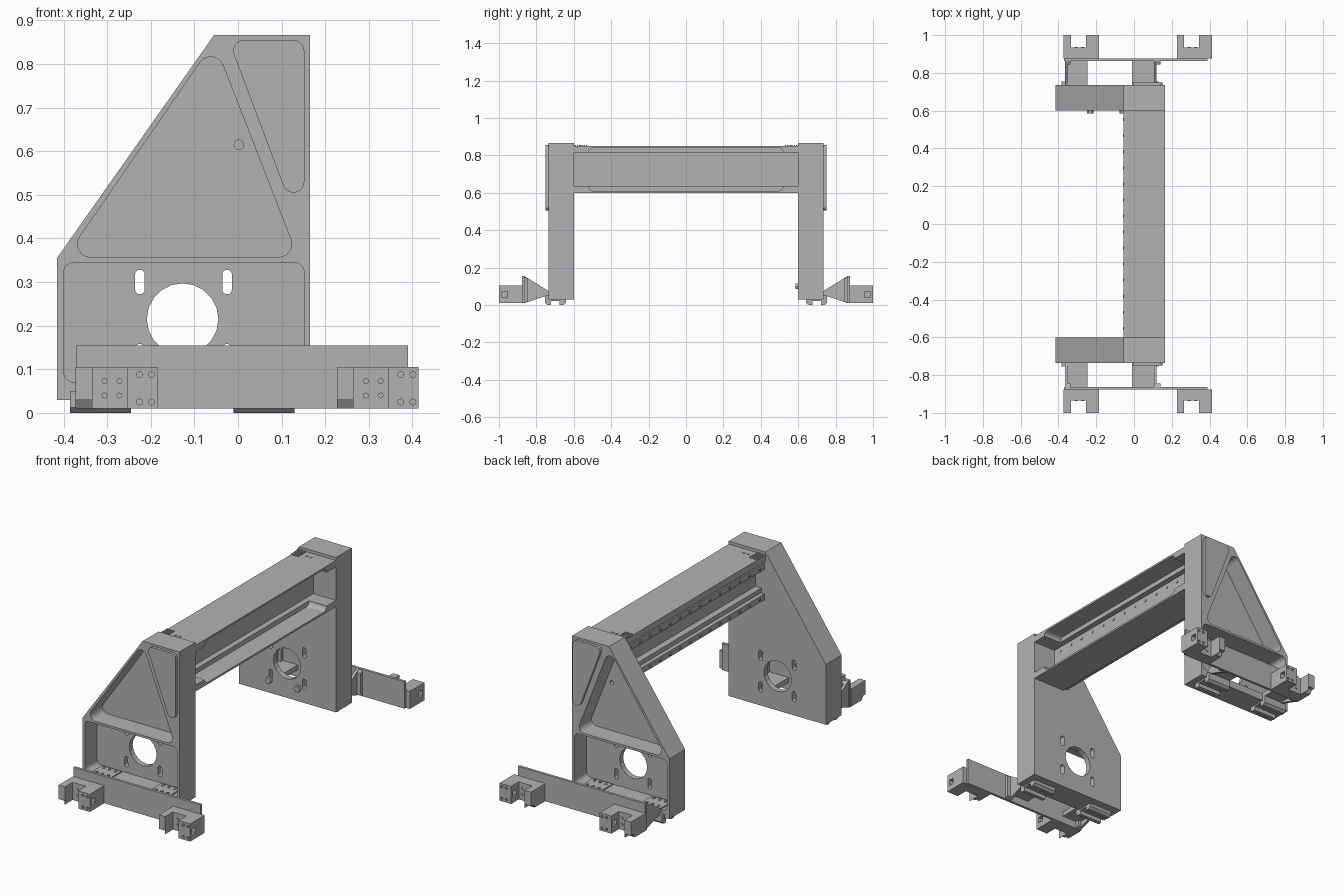
import bpy, bmesh, math
from mathutils import Vector, Matrix

old = bpy.data.objects.get("Cube")
if old:
    bpy.data.objects.remove(old, do_unlink=True)

grey = bpy.data.materials.new("machined_grey")
grey.use_nodes = True
grey.diffuse_color = (0.45, 0.45, 0.45, 1)
grey.node_tree.nodes["Principled BSDF"].inputs["Base Color"].default_value = (0.45, 0.45, 0.45, 1)

# Axis order: profile coordinates (u, v) and extrusion w
PLACE = {"x": lambda u, v, w: (w, u, v),
         "y": lambda u, v, w: (u, w, v),
         "z": lambda u, v, w: (u, v, w)}


def add_prism(bm, pts, lo, hi, axis):
    place = PLACE[axis]
    a = [bm.verts.new(place(u, v, lo)) for u, v in pts]
    b = [bm.verts.new(place(u, v, hi)) for u, v in pts]
    bm.faces.new(a)
    bm.faces.new(b[::-1])
    for i in range(len(pts)):
        j = (i + 1) % len(pts)
        bm.faces.new((a[j], a[i], b[i], b[j]))


def make(name, *prisms):
    bm = bmesh.new()
    for p in prisms:
        add_prism(bm, *p)
    bmesh.ops.recalc_face_normals(bm, faces=bm.faces)
    mesh = bpy.data.meshes.new(name)
    bm.to_mesh(mesh)
    bm.free()
    mesh.materials.append(grey)
    ob = bpy.data.objects.new(name, mesh)
    bpy.context.collection.objects.link(ob)
    return ob


def rect(u0, u1, v0, v1):
    return [(u0, v0), (u1, v0), (u1, v1), (u0, v1)]


def box(x0, x1, y0, y1, z0, z1):
    return (rect(x0, x1, y0, y1), z0, z1, "z")


def circle(u, v, r, n=12):
    return [(u + r * math.cos(2 * math.pi * i / n),
             v + r * math.sin(2 * math.pi * i / n)) for i in range(n)]


def rounded(pts, r, n=6):
    """Fillet every corner of a convex polygon."""
    out = []
    for i, p in enumerate(pts):
        p = Vector(p)
        a = (Vector(pts[i - 1]) - p).normalized()
        b = (Vector(pts[(i + 1) % len(pts)]) - p).normalized()
        half = a.angle(b) / 2
        c = p + (a + b).normalized() * (r / math.sin(half))
        s = p + a * (r / math.tan(half)) - c
        e = p + b * (r / math.tan(half)) - c
        sweep = s.angle_signed(e)
        for k in range(n + 1):
            t = -sweep * k / n
            out.append((c.x + s.x * math.cos(t) - s.y * math.sin(t),
                        c.y + s.x * math.sin(t) + s.y * math.cos(t)))
    return out


def cut(ob, *prisms):
    for p in prisms:
        tool = make("cutter", p)
        tool.hide_render = True
        mod = ob.modifiers.new("cut", "BOOLEAN")
        mod.operation, mod.solver, mod.object = "DIFFERENCE", "EXACT", tool
        bpy.context.view_layer.objects.active = ob
        bpy.ops.object.modifier_apply(modifier=mod.name)
        bpy.data.objects.remove(tool, do_unlink=True)


parts = []   # parts of the front end, mirrored to the back afterwards

# Upright leg with three outer pockets
leg = make("front_leg", ([(-.415, .03), (-.415, .355), (-.055, .866), (.165, .866), (.165, .03)],
                         -.735, -.6, "y"))
pockets = [rounded([(-.395, .357), (-.055, .85), (.137, .357)], .03),
           rounded([(-.022, .855), (.152, .855), (.152, .505), (.11, .505)], .025),
           rounded(rect(-.4, .152, .07, .345), .025)]
cut(leg, *[(p, -.75, -.63, "y") for p in pockets])
# Access hole, slots and bolt holes through the inner wall
holes = [circle(-.127, .215, .082, 20)]
for x in (-.225, -.025):
    for z in (.3, .13):
        holes.append(rounded(rect(x - .011, x + .011, z - .028, z + .028), .0105, 4))
holes += [circle(x, z, .011) for x in (.002, .13) for z in (.615, .832)]
cut(leg, *[(h, -.7, -.55, "y") for h in holes])
parts.append(leg)

# Linear bearing carriages under the leg
for label, x0 in (("right", -.385), ("left", -.01)):
    x1 = x0 + .14
    profile = [(-.755, .05), (-.755, .012), (-.742, 0), (-.722, 0), (-.722, .022), (-.675, .022),
               (-.675, 0), (-.655, 0), (-.642, .012), (-.642, .05)]
    parts.append(make("front_carriage_" + label, (profile, x0, x1, "x"),
                      *[box(x0 + .005, x1 - .005, y, y + .008, .002, .02) for y in (-.73, -.675)]))
    # Bolted pad linking the carriage to the outrigger
    px = x0 + (.02 if x0 < -.2 else 0)
    parts.append(make("front_pad_" + label, box(px, px + .118, -.865, -.64, .05, .076),
                      *[(circle(px + dx, y, .008, 8), .07, .08, "z")
                        for dx in (.025, .06, .095) for y in (-.72, -.66)]))

# Outrigger plate, with tapered gussets back to the leg
parts.append(make("front_outrigger", box(-.37, .39, -.877, -.863, .01, .155)))
gusset = [(-.865, .155), (-.735, .075), (-.735, .05), (-.76, .045), (-.865, .01)]
fillet = [(-.865, .15), (-.845, .14), (-.845, .02), (-.865, .01)]
parts.append(make("front_gussets", (gusset, -.366, -.352, "x"), (gusset, .105, .119, "x"),
                  (fillet, -.352, -.335, "x"), (fillet, .119, .14, "x")))

# U-shaped end clamps on the outrigger
for label, x in (("right", -.372), ("left", .227)):
    clamp = make("front_clamp_" + label,
                 ([(x, -.875), (x, -1), (x + .038, -1), (x + .038, -.934), (x + .118, -.934),
                   (x + .118, -1), (x + .187, -1), (x + .187, -.875)], .01, .105, "z"))
    cut(clamp, (rect(-.984, -.954, .04, .072), x + .1, x + .2, "x"),
        ([(-1.01, 0), (-1.01, .03), (-.98, .03), (-.96, 0)], x - .01, x + .037, "x"),
        *[(circle(x + dx, z, .007, 8), -1.02, -.96, "y")
          for dx in (.146, .174) for z in (.025, .088)])
    parts.append(clamp)
    parts.append(make("front_clamp_bolts_" + label,
                      *[(circle(x + dx, z, .007, 8), -.938, -.93, "y")
                        for dx in (.066, .1) for z in (.04, .073)]))

# Ribbed clips on the beam ends
parts.append(make("front_cable_clip",
                  *[box(-.054, -.01, -.595 + .012 * i, -.589 + .012 * i, .845, .856) for i in range(6)],
                  *[(circle(x, -.56, .007, 8), .845, .853, "z") for x in (.02, .045)]))

# Mirror the whole front end to the back
for ob in parts:
    mesh = ob.data.copy()
    mesh.transform(Matrix.Diagonal((1, -1, 1, 1)))
    mesh.flip_normals()
    name = ob.name.replace("front", "back")
    mesh.name = name
    bpy.context.collection.objects.link(bpy.data.objects.new(name, mesh))

# Cross beam: channel open to the left, stepped on the rail side
beam = make("cross_beam", ([(-.055, .85), (.165, .85), (.165, .815), (.03, .815), (.03, .635),
                            (.165, .635), (.165, .6), (-.03, .6), (-.03, .665), (.005, .665),
                            (.005, .755), (-.03, .755), (-.03, .815), (-.055, .815)],
                           -.6, .6, "y"))
cut(beam, (rounded(rect(-.52, .52, .61, .84), .025), .06, .18, "x"))

# Guide rails with evenly spaced bolts
for label, z in (("upper", .79), ("lower", .625)):
    make(label + "_rail", (rect(-.595, .595, z - .016, z + .016), -.052, -.029, "x"))
    make(label + "_rail_bolts", *[(circle(-.5525 + .085 * i, z, .008, 8), -.057, .033, "x")
                                  for i in range(14)])

# Bolts on the inner face of the back leg
make("inner_bolts", *[(circle(x, .1, .018, 6), .585, .602, "y") for x in (-.232, -.06)])
